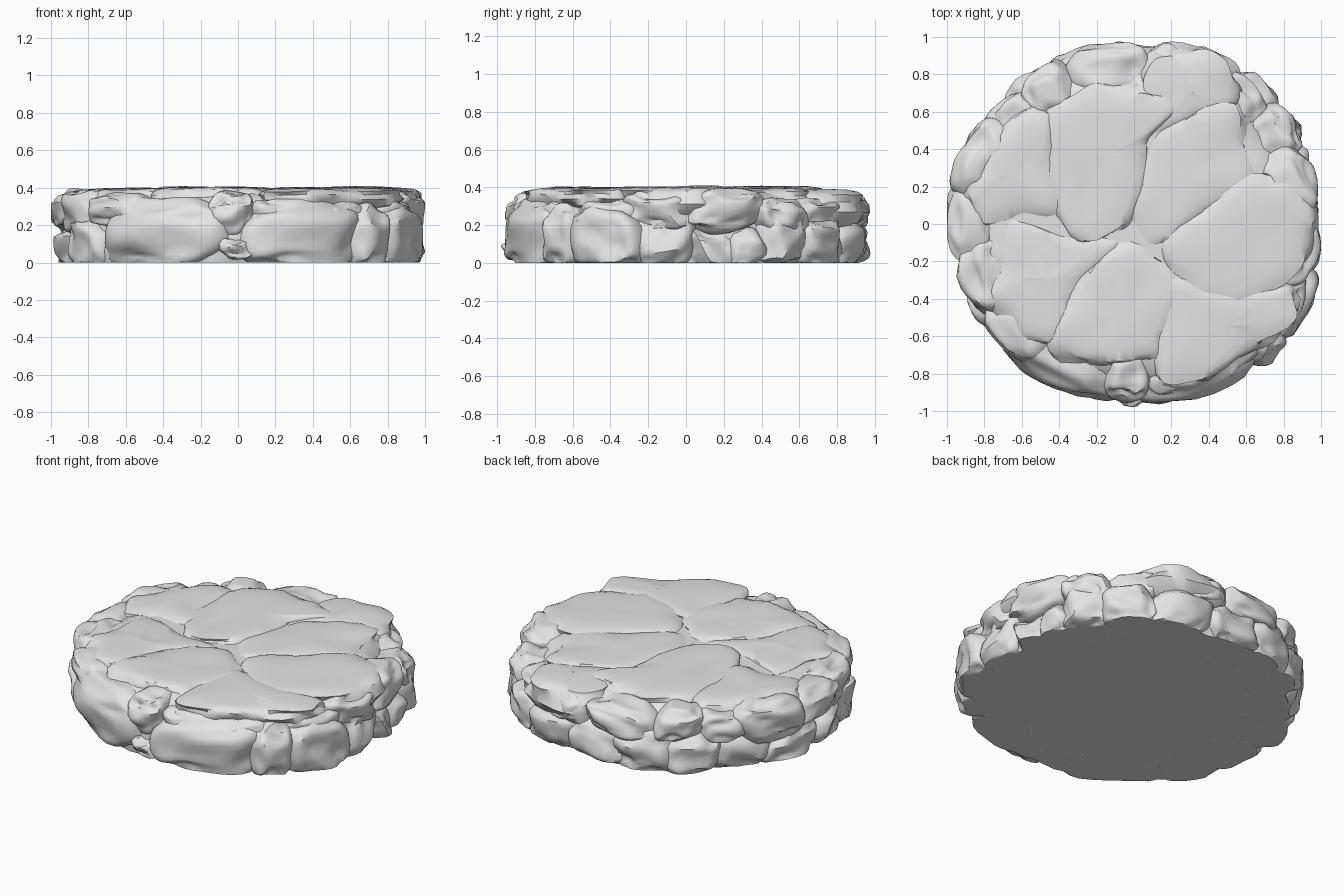
import bpy, bmesh, math
from mathutils import Vector, noise

cube = bpy.data.objects.get("Cube")
if cube:
    bpy.data.objects.remove(cube, do_unlink=True)

TOP = 0.41

stone_grey = bpy.data.materials.new("stone_grey")
stone_grey.use_nodes = True
stone_grey.diffuse_color = (0.78, 0.78, 0.78, 1)
shader = next(n for n in stone_grey.node_tree.nodes if n.type == 'BSDF_PRINCIPLED')
shader.inputs["Base Color"].default_value = (0.78, 0.78, 0.78, 1)
shader.inputs["Roughness"].default_value = 0.8


def finish(bm, name):
    """Turn a bmesh into a smooth-shaded stone object."""
    bmesh.ops.recalc_face_normals(bm, faces=bm.faces)
    mesh = bpy.data.meshes.new(name)
    bm.to_mesh(mesh)
    bm.free()
    mesh.materials.append(stone_grey)
    mesh.shade_smooth()
    mesh.set_sharp_from_angle(angle=math.radians(40))
    bpy.context.collection.objects.link(bpy.data.objects.new(name, mesh))


def roughness(point, seed, scale):
    """Soft lumps mixed with chiselled cells."""
    p = point * scale + Vector((seed * 3.7, seed * 1.9, seed * 5.3))
    return noise.noise(p) + 0.8 * noise.noise(p, noise_basis='VORONOI_F1')


def loft(bm, rings):
    """Skin closed rings of points and cap both ends with fans."""
    rows = [[bm.verts.new(p) for p in ring] for ring in rings]
    count = len(rows[0])
    for a, b in zip(rows, rows[1:]):
        for i in range(count):
            j = (i + 1) % count
            bm.faces.new((a[i], a[j], b[j], b[i]))
    for row in (rows[0], rows[-1]):
        hub = bm.verts.new(sum((v.co for v in row), Vector()) / count)
        for i in range(count):
            bm.faces.new((row[i], row[(i + 1) % count], hub))


def rim_stone(name, seed, angle, half_angle, outer, low, high, depth):
    """Rough boulder bent along the rim, its outermost point at the outer radius."""
    bm = bmesh.new()
    bmesh.ops.create_icosphere(bm, subdivisions=4, radius=1)
    lean = 0.35 * math.sin(seed * 2.4)
    shaped = []
    for v in bm.verts:
        n = v.co.normalized()
        u, r, h = (math.copysign(abs(c) ** 0.78, c) for c in n)
        bump = 1 + 0.22 * roughness(n, seed, 1.7)
        theta = math.radians(angle + half_angle * (u * 1.12 + 0.2 * lean * h))
        z = (low + high) / 2 + (high - low) / 2 * (h * bump + lean * u * (1 - abs(h)))
        shaped.append((v, theta, depth * r * bump, z))
    reach = outer - max(s[2] for s in shaped)
    for v, theta, out, z in shaped:
        x, y = (reach + out) * math.cos(theta), (reach + out) * math.sin(theta)
        v.co = (min(max(x, -1), 1), min(max(y, -0.985), 0.985),
                min(max(z, 0), min(high + 0.01, TOP - 0.015)))
    finish(bm, name)


def smooth_outline(points, steps=6):
    """Closed rounded curve through the corner points."""
    pts = [Vector((x / 100, y / 100, 0)) for x, y in points]
    out = []
    for i, b in enumerate(pts):
        a, c, d = pts[i - 1], pts[(i + 1) % len(pts)], pts[(i + 2) % len(pts)]
        for s in range(steps):
            t = s / steps
            out.append(b + (c - a) * t * 0.4 * (1 - t) ** 2
                       + (c - b) * t * t * (3 - 2 * t)
                       - (d - b) * 0.4 * t * t * (1 - t))
    return out


def slab(name, seed, points, low, high, tilt=(0, 0)):
    """Flat-topped paving slab with a worn, rounded edge."""
    outline = smooth_outline(points)
    centre = sum(outline, Vector()) / len(outline)
    profile = [(0.10, 0), (0.02, 0.2), (-0.01, 0.5), (0.0, 0.72),
               (0.02, 0.88), (0.05, 0.95), (0.1, 0.985), (0.2, 1)]
    rings = []
    for inset, h in profile:
        ring = []
        for p in outline:
            away = p - centre
            q = centre + away * max(0.1, 1 - inset / away.length)
            q += away.normalized() * 0.04 * (roughness(q + Vector((0, 0, h)), seed, 5) - 0.4)
            slope = tilt[0] * (q.x - centre.x) + tilt[1] * (q.y - centre.y)
            wave = 0.008 * noise.noise(q * 4 + Vector((0, 0, seed)))
            z = min(low + (high - low + slope + wave) * h, TOP)
            ring.append(Vector((min(max(q.x, -1), 1), q.y, z)))
        rings.append(ring)
    bm = bmesh.new()
    loft(bm, rings)
    finish(bm, name)


# Lumpy core that fills the joints behind the rim and between the slabs
rings = []
for radius, z in [(0.9, 0), (0.92, 0.06), (0.92, 0.14), (0.9, 0.22),
                  (0.86, 0.3), (0.81, 0.345), (0.74, 0.372), (0.6, 0.378)]:
    ring = []
    for i in range(120):
        a = math.tau * i / 120
        p = Vector((math.cos(a), math.sin(a), z * 2))
        r = radius + 0.03 * (roughness(p, 9, 5) - 0.3)
        ring.append(Vector((r * p.x, r * p.y, z)))
    rings.append(ring)
bm = bmesh.new()
loft(bm, rings)
finish(bm, "core")

# Lower course: angle, half angle, outer radius, bottom, top (hundredths)
lower_course = [
    (243, 24, 99, -5, 34), (270, 7, 98, 1, 14), (294, 22, 101, -5, 33),
    (317, 8, 105, -5, 32), (333, 13, 105, -5, 30), (352, 11, 101, -5, 31),
    (9, 9, 99, -5, 20), (21, 7, 101, -5, 18), (33, 9, 104, -5, 28),
    (48, 10, 104, -5, 23), (66, 14, 102, -5, 26), (90, 13, 98, -5, 23),
    (109, 12, 99, -5, 28), (127, 11, 100, -5, 24), (146, 13, 98, -5, 28),
    (166, 13, 100, -5, 22), (188, 13, 99, -5, 21), (207, 12, 99, -5, 26),
]
# Upper course, sitting in the joints of the lower one
upper_course = [
    (158, 14, 102, 14, 39), (179, 14, 101, 16, 37), (200, 14, 99, 14, 39),
    (222, 13, 97, 18, 37), (267, 8, 96, 14, 38), (286, 11, 94, 18, 34),
    (310, 11, 97, 16, 34), (333, 11, 101, 15, 36), (351, 12, 101, 17, 38),
    (13, 13, 101, 17, 39), (33, 9, 103, 14, 34), (50, 10, 99, 15, 34),
    (72, 13, 99, 18, 36), (100, 14, 99, 17, 37), (122, 9, 98, 18, 38),
    (139, 10, 98, 16, 36),
]
for course, stones, first, depth in (("lower", lower_course, 1, 0.17),
                                     ("upper", upper_course, 31, 0.14)):
    for i, (a, w, r, low, high) in enumerate(stones):
        rim_stone(f"{course}_stone_{i + 1}", first + i, a, w,
                  r / 100, low / 100, high / 100, depth)

# Paving slabs: outline corners in hundredths, bottom, top, tilt
slab("back_left_slab", 1, [(-50, 58), (-47, 10), (-28, -13), (-4, -6), (8, 18),
                           (10, 45), (24, 64), (2, 76), (-25, 74)], 0.24, 0.405)
slab("left_slab", 2, [(-93, 12), (-81, 40), (-66, 58), (-42, 60), (-38, 8),
                      (-65, 0), (-82, -1)], 0.2, 0.398, (0.02, 0))
slab("front_left_slab", 3, [(-66, 4), (-28, -4), (-4, -8), (-28, -35), (-40, -64),
                            (-60, -62), (-80, -42), (-72, -25)], 0.24, 0.396)
slab("front_slab", 4, [(-10, -5), (10, -11), (27, -40), (16, -72), (-2, -75),
                       (-20, -78), (-48, -66), (-34, -32)], 0.26, 0.402)
slab("front_right_slab", 5, [(14, -30), (60, -36), (85, -33), (87, -50), (65, -68),
                             (36, -84), (12, -80)], 0.28, 0.398, (0, 0.01))
slab("right_slab", 6, [(10, -12), (28, -40), (55, -46), (85, -30), (98, -10),
                       (98, 12), (85, 27), (60, 27), (33, 12)], 0.22, 0.405)
slab("back_right_slab", 7, [(6, 47), (30, 64), (55, 67), (61, 45), (63, 20),
                            (35, 0), (10, -15), (-6, 4)], 0.24, 0.396)
slab("back_slab", 8, [(0, 70), (10, 93), (35, 95), (53, 86), (57, 64),
                      (30, 52), (8, 44)], 0.15, 0.39, (0, -0.03))
